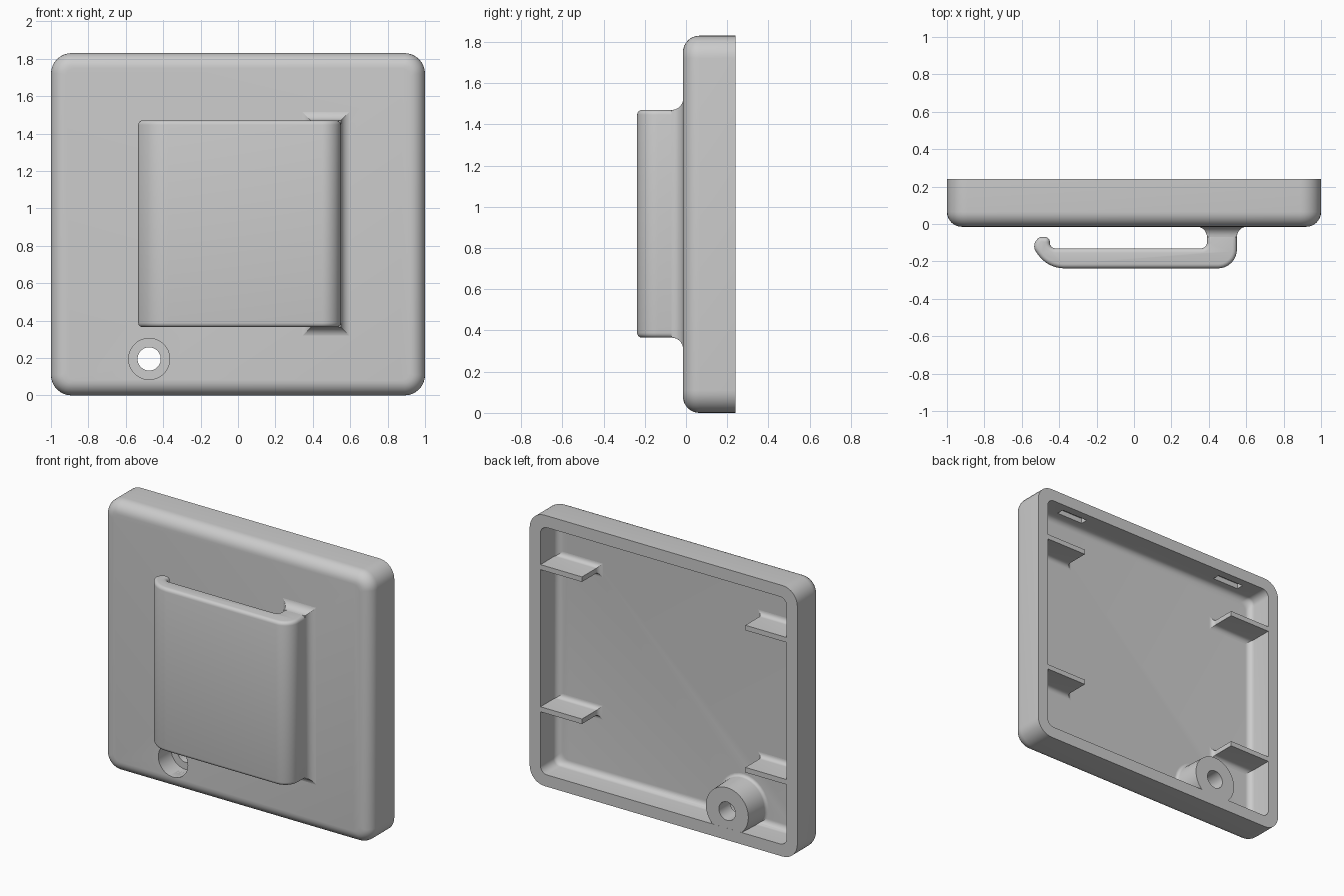
import bpy, bmesh, math
from mathutils import Vector

cube = bpy.data.objects.get("Cube")
if cube:
    bpy.data.objects.remove(cube, do_unlink=True)

GREY = (0.6, 0.6, 0.6, 1)
mat = bpy.data.materials.new("plain grey")
mat.use_nodes = True
mat.diffuse_color = GREY
mat.node_tree.nodes["Principled BSDF"].inputs["Base Color"].default_value = GREY

FRONT, FLOOR, RIM = -0.015, 0.06, 0.24
HEIGHT, WALL = 1.83, 0.08


def finish(bm, name):
    bmesh.ops.remove_doubles(bm, verts=bm.verts, dist=1e-5)
    bmesh.ops.recalc_face_normals(bm, faces=bm.faces)
    mesh = bpy.data.meshes.new(name)
    bm.to_mesh(mesh)
    bm.free()
    mesh.materials.append(mat)
    ob = bpy.data.objects.new(name, mesh)
    bpy.context.collection.objects.link(ob)
    return ob


def arc(inset, y, di, dy, steps=8):
    """Quarter-round edge as a run of (inset, y) rings."""
    angles = [math.pi / 2 * i / steps for i in range(steps + 1)]
    return [(inset + di * (1 - math.cos(a)), y + dy * math.sin(a)) for a in angles]


def loft(name, cx, cz, hx, hz, rings, r=0, rmin=0.001, steps=8):
    """Stack rounded rectangles along y and cap both ends."""
    bm = bmesh.new()
    loops = []
    for inset, y in rings:
        rad = max(r - inset, rmin) if r else 0.001
        loop = []
        for q, (sx, sz) in enumerate([(1, 1), (-1, 1), (-1, -1), (1, -1)]):
            for i in range(steps + 1):
                a = math.pi / 2 * (q + i / steps)
                loop.append(bm.verts.new((
                    cx + sx * (hx - inset - rad) + rad * math.cos(a), y,
                    cz + sz * (hz - inset - rad) + rad * math.sin(a))))
        loops.append(loop)
    for a, b in zip(loops, loops[1:]):
        for i in range(len(a)):
            j = (i + 1) % len(a)
            bm.faces.new((a[i], a[j], b[j], b[i]))
    bm.faces.new(loops[0])
    bm.faces.new(loops[-1])
    return finish(bm, name)


def round_corners(points, steps=8):
    """Replace each (x, y, radius) corner by a tangent arc."""
    out = []
    for i, (x, y, r) in enumerate(points):
        p = Vector((x, y))
        if not r:
            out.append(p)
            continue
        u = (Vector(points[i - 1][:2]) - p).normalized()
        v = (Vector(points[(i + 1) % len(points)][:2]) - p).normalized()
        half = math.acos(u.dot(v)) / 2
        centre = p + (u + v).normalized() * (r / math.sin(half))
        start = p + u * (r / math.tan(half)) - centre
        end = p + v * (r / math.tan(half)) - centre
        out += [centre + start.lerp(end, k / steps).normalized() * r for k in range(steps + 1)]
    return out


def cut(ob, cutters):
    bpy.context.view_layer.objects.active = ob
    for c in cutters:
        c.hide_render = True
        mod = ob.modifiers.new("cut", "BOOLEAN")
        mod.operation, mod.solver, mod.object = "DIFFERENCE", "EXACT", c
        bpy.ops.object.modifier_apply(modifier=mod.name)


# Open-backed shell with rounded front edges
outer = arc(0, FRONT + 0.08, 0.08, -0.08)
inner = arc(WALL, FLOOR + 0.04, 0.04, -0.04)
shell = loft("shell", 0, HEIGHT / 2, 1, HEIGHT / 2,
             outer[::-1] + [(0, RIM), (WALL, RIM)] + inner, r=0.11, rmin=0.05)
parts = [shell]

# Screw boss behind the lower corner
BX, BZ, BR = -0.475, 0.195, 0.165
boss = loft("screw_boss", BX, BZ, BR, BR,
            [(-0.02, FLOOR - 0.01)] + arc(0, FLOOR + 0.02, -0.02, -0.02)[::-1]
            + [(0.006, RIM - 0.0005)], r=BR)
parts.append(boss)

# Countersunk screw hole and the two catch slots in the top wall
bore = loft("bore_cutter", BX, BZ, 0.11, 0.11, [(0, -0.1), (0, 0.12)], r=0.11, steps=12)
hole = loft("hole_cutter", BX, BZ, 0.062, 0.062, [(0, -0.1), (0, 0.4)], r=0.062, steps=12)
slots = [loft("slot_cutter", s * 0.65, HEIGHT - WALL, 0.1, 0.035, [(0, 0.135), (0, 0.185)])
         for s in (-1, 1)]
cut(shell, [bore, hole] + slots)
cut(boss, [bore, hole])
for c in [bore, hole] + slots:
    bpy.data.objects.remove(c, do_unlink=True)

# Support ribs on the side walls
for side, word in ((1, "left"), (-1, "right")):
    for z, level in ((0.51, "lower"), (1.47, "upper")):
        parts.append(loft(f"{word}_{level}_rib", side * 0.775, z, 0.165, 0.017,
                          [(0, RIM - 0.001)] + arc(0, FLOOR + 0.03, -0.03, -0.03)))

# Belt clip: hooked profile extruded upward, with rounded ends
Z0, Z1 = 0.365, 1.47
profile = round_corners([
    (0.39, 0, 0), (0.39, -0.13, 0.03), (-0.45, -0.13, 0.03), (-0.45, -0.07, 0.025),
    (-0.51, -0.07, 0.03), (-0.545, -0.12, 0.05), (-0.46, -0.237, 0.17),
    (0.55, -0.237, 0.1), (0.55, 0, 0)])
bm = bmesh.new()
base = bm.faces.new([bm.verts.new((p.x, p.y, Z0)) for p in profile])
ext = bmesh.ops.extrude_face_region(bm, geom=[base], use_keep_orig=True)["geom"]
bmesh.ops.translate(bm, vec=(0, 0, Z1 - Z0), verts=[g for g in ext if isinstance(g, bmesh.types.BMVert)])
bmesh.ops.recalc_face_normals(bm, faces=bm.faces)
ends = [e for e in bm.edges if abs(e.verts[0].co.z - e.verts[1].co.z) < 1e-6]
bmesh.ops.bevel(bm, geom=ends, offset=0.023, segments=4, profile=0.5, affect="EDGES")
parts.append(finish(bm, "clip"))

# Flared root where the clip meets the shell
parts.append(loft("clip_root", 0.47, (Z0 + Z1) / 2, 0.08, (Z1 - Z0) / 2,
                  [(0.02, -0.072)] + arc(0, -0.07, -0.055, 0.056) + [(-0.055, 0)]))

# Smooth the rounded areas, keeping real edges sharp
for ob in bpy.context.view_layer.objects:
    ob.select_set(ob in parts)
bpy.context.view_layer.objects.active = shell
bpy.ops.object.shade_smooth_by_angle(angle=math.radians(35))
